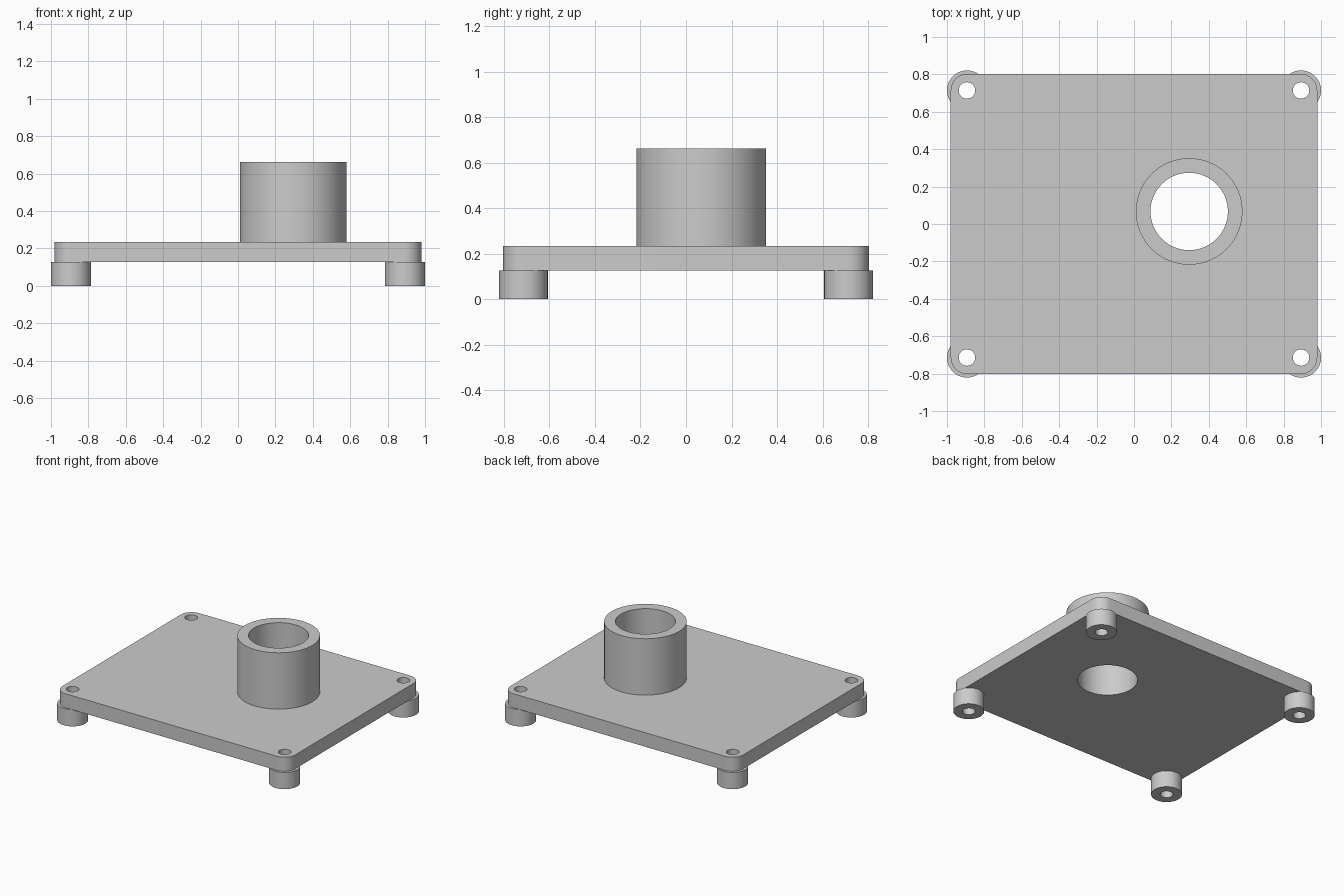
import bpy
import bmesh
from math import cos, sin, tau, radians

default = bpy.data.objects.get("Cube")
if default:
    bpy.data.objects.remove(default, do_unlink=True)

# Main dimensions
HALF_X, HALF_Y, CORNER = 0.98, 0.803, 0.09
FOOT_TOP, PLATE_TOP, TUBE_TOP = 0.127, 0.234, 0.663
FOOT_X, FOOT_Y, FOOT_R, SCREW_R = 0.893, 0.714, 0.107, 0.044
TUBE_X, TUBE_Y, TUBE_R, BORE_R = 0.295, 0.067, 0.285, 0.207
SIDES = 64

grey = bpy.data.materials.new("plain grey")
grey.use_nodes = True
colour = (0.6, 0.6, 0.6, 1)
grey.diffuse_color = colour
grey.node_tree.nodes["Principled BSDF"].inputs["Base Color"].default_value = colour


def finish(bm, name):
    """Turn a bmesh into a grey object."""
    bmesh.ops.recalc_face_normals(bm, faces=bm.faces)
    mesh = bpy.data.meshes.new(name)
    bm.to_mesh(mesh)
    bm.free()
    mesh.materials.append(grey)
    obj = bpy.data.objects.new(name, mesh)
    bpy.context.collection.objects.link(obj)
    return obj


def smooth(obj):
    bpy.ops.object.select_all(action='DESELECT')
    obj.select_set(True)
    bpy.context.view_layer.objects.active = obj
    bpy.ops.object.shade_smooth_by_angle(angle=radians(30))


def ring(name, x, y, outer, inner, low, high):
    """Upright tube made by joining four circles in a loop."""
    bm = bmesh.new()
    section = [(outer, low), (outer, high), (inner, high), (inner, low)]
    loops = [[bm.verts.new((x + r * cos(tau * i / SIDES), y + r * sin(tau * i / SIDES), z))
              for i in range(SIDES)] for r, z in section]
    for k, a in enumerate(loops):
        b = loops[(k + 1) % len(loops)]
        for i in range(SIDES):
            j = (i + 1) % SIDES
            bm.faces.new((a[i], a[j], b[j], b[i]))
    smooth(finish(bm, name))


def cutter(bm, x, y, radius):
    """Add a closed cylinder passing through the plate."""
    base = bm.faces.new([bm.verts.new((x + radius * cos(tau * i / SIDES),
                                       y + radius * sin(tau * i / SIDES), FOOT_TOP - 0.05))
                         for i in range(SIDES)])
    top = bmesh.ops.extrude_face_region(bm, geom=[base])["geom"]
    bmesh.ops.translate(bm, vec=(0, 0, PLATE_TOP - FOOT_TOP + 0.1),
                        verts=[v for v in top if isinstance(v, bmesh.types.BMVert)])


corners = [("front_right", -1, -1), ("front_left", 1, -1),
           ("back_right", -1, 1), ("back_left", 1, 1)]

# Plate with rounded upright corners
bm = bmesh.new()
bmesh.ops.create_cube(bm, size=1)
for v in bm.verts:
    v.co.x *= 2 * HALF_X
    v.co.y *= 2 * HALF_Y
    v.co.z = PLATE_TOP if v.co.z > 0 else FOOT_TOP
upright = [e for e in bm.edges if abs(e.verts[0].co.z - e.verts[1].co.z) > 0.01]
bmesh.ops.bevel(bm, geom=upright, offset=CORNER, segments=12, profile=0.5, affect='EDGES')
plate = finish(bm, "base_plate")

# Bore and screw holes through the plate
bm = bmesh.new()
cutter(bm, TUBE_X, TUBE_Y, BORE_R)
for _, sx, sy in corners:
    cutter(bm, sx * FOOT_X, sy * FOOT_Y, SCREW_R)
holes = finish(bm, "hole_cutter")
holes.hide_render = True

cut = plate.modifiers.new("holes", 'BOOLEAN')
cut.operation = 'DIFFERENCE'
cut.solver = 'EXACT'
cut.object = holes
bpy.ops.object.select_all(action='DESELECT')
bpy.context.view_layer.objects.active = plate
plate.select_set(True)
bpy.ops.object.modifier_apply(modifier=cut.name)
bpy.data.objects.remove(holes, do_unlink=True)
smooth(plate)

# Raised tube and four hollow feet
ring("tube", TUBE_X, TUBE_Y, TUBE_R, BORE_R, PLATE_TOP, TUBE_TOP)
for label, sx, sy in corners:
    ring("foot_" + label, sx * FOOT_X, sy * FOOT_Y, FOOT_R, SCREW_R, 0, FOOT_TOP)
